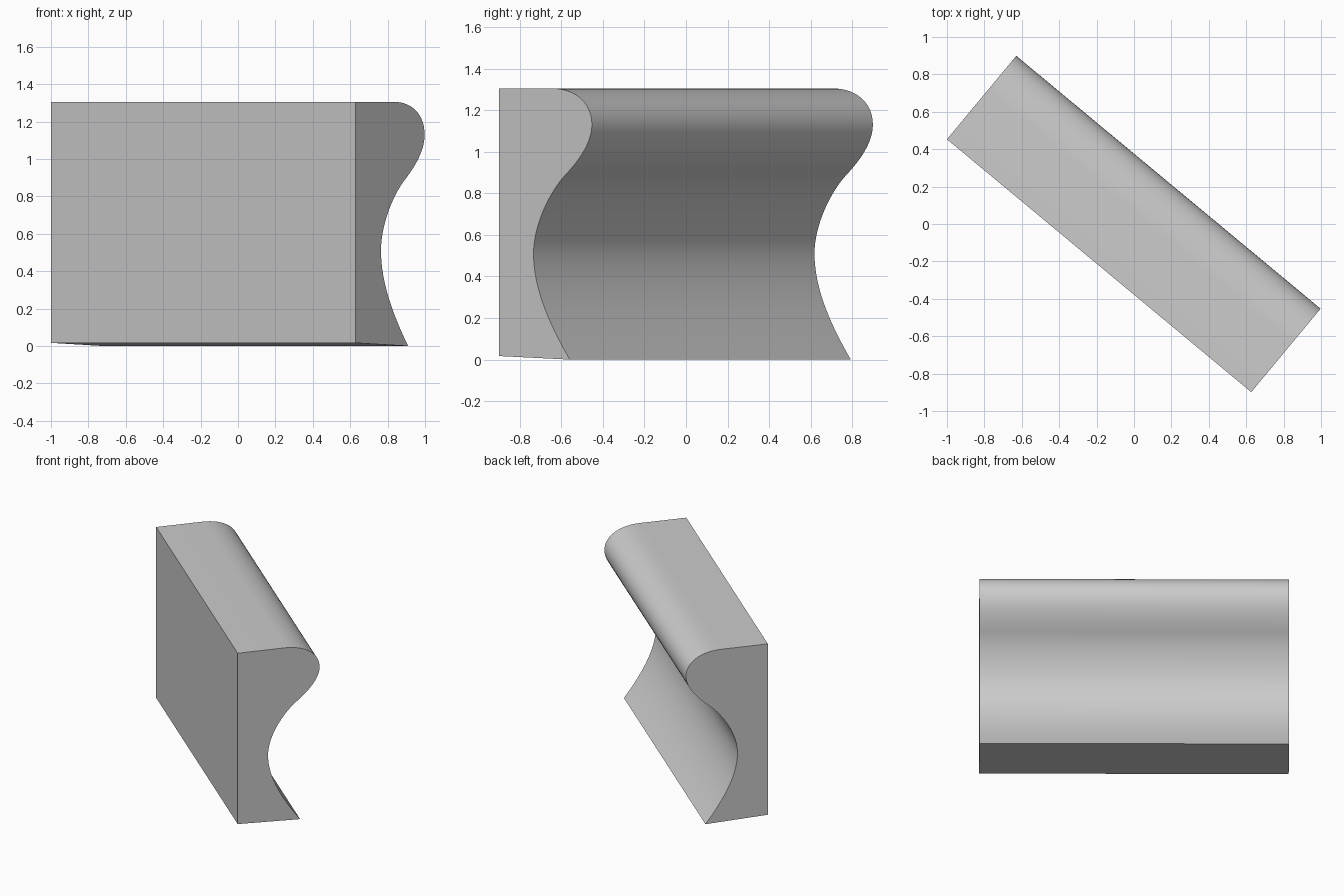
import bpy, bmesh
from mathutils import Vector
from mathutils.geometry import interpolate_bezier

cube = bpy.data.objects.get("Cube")
if cube:
    bpy.data.objects.remove(cube, do_unlink=True)

# Plain grey material
grey = bpy.data.materials.new("light_grey")
grey.use_nodes = True
colour = (0.6, 0.6, 0.6, 1)
grey.diffuse_color = colour
grey.node_tree.nodes["Principled BSDF"].inputs["Base Color"].default_value = colour

# Moulded edge: knot, handle, handle, knot as (depth, height)
spans = [
    [(0.442, 0), (0.33, 0.15), (0.215, 0.33), (0.215, 0.51)],
    [(0.215, 0.51), (0.215, 0.65), (0.318, 0.807), (0.41, 0.885)],
    [(0.41, 0.885), (0.49, 0.95), (0.58, 1.04), (0.58, 1.13)],
    [(0.58, 1.13), (0.58, 1.24), (0.47, 1.305), (0.33, 1.305)],
]
profile = [Vector((0, 0.017))]
for span in spans:
    pts = interpolate_bezier(*[Vector(p) for p in span], 17)
    profile += [p.to_2d() for p in (pts if span is spans[0] else pts[1:])]
profile.append(Vector((0, 1.305)))

# Extrude the profile along the diagonal length of the moulding
depth = Vector((0.373, 0.449, 0)).normalized()
length = Vector((1.627, -1.352, 0))
start = Vector((-1, 0.453, 0))
bm = bmesh.new()
end = bm.faces.new([bm.verts.new(start + depth * p.x + Vector((0, 0, p.y))) for p in profile])
extruded = bmesh.ops.extrude_face_region(bm, geom=[end], use_keep_orig=True)["geom"]
bmesh.ops.translate(bm, verts=[g for g in extruded if isinstance(g, bmesh.types.BMVert)], vec=length)
bmesh.ops.recalc_face_normals(bm, faces=bm.faces)
mesh = bpy.data.meshes.new("moulding_block")
bm.to_mesh(mesh)
bm.free()
mesh.materials.append(grey)

block = bpy.data.objects.new("moulding_block", mesh)
bpy.context.collection.objects.link(block)
bpy.ops.object.select_all(action="DESELECT")
block.select_set(True)
bpy.context.view_layer.objects.active = block
bpy.ops.object.shade_smooth_by_angle(angle=0.5)
